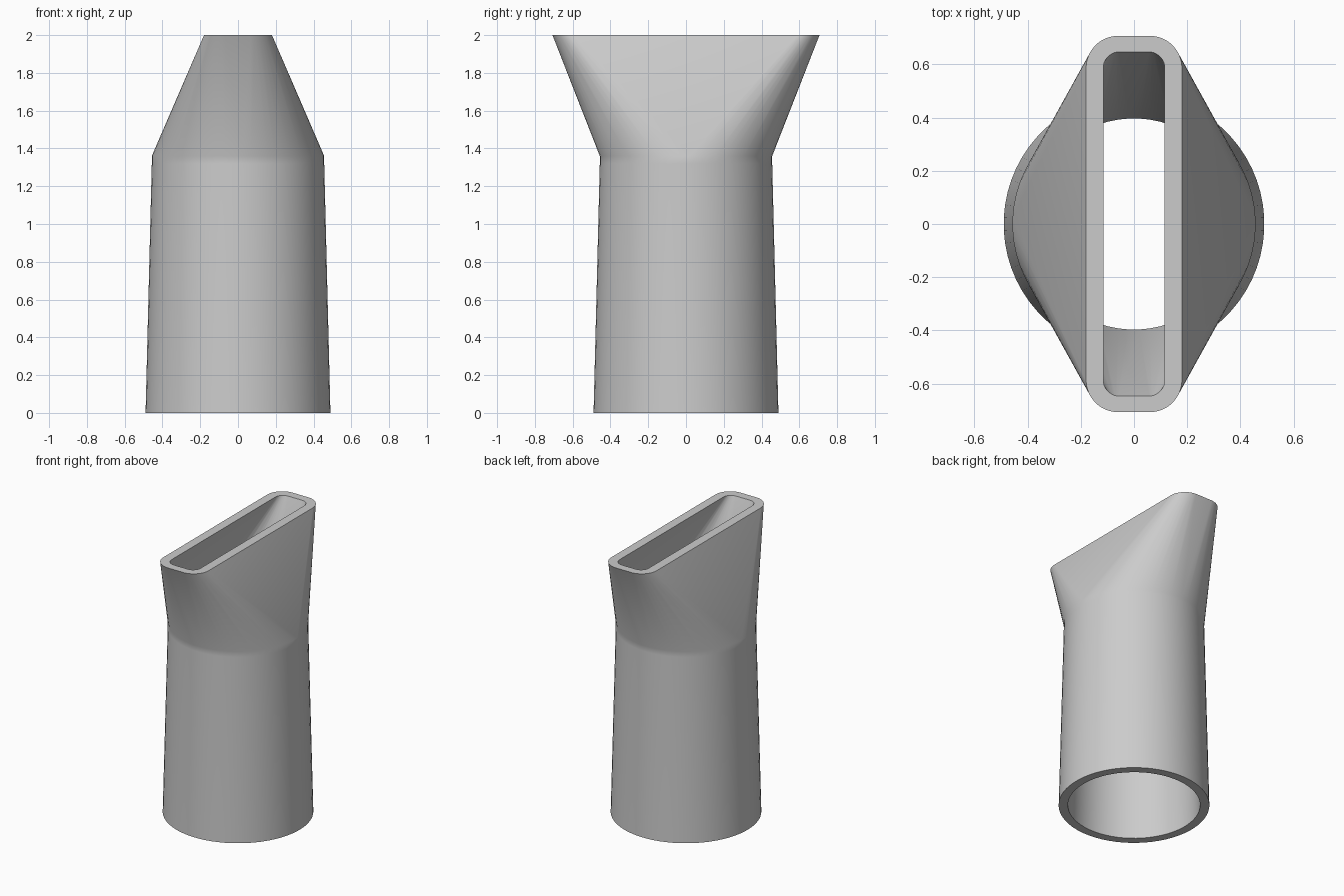
import bpy
import bmesh
from math import cos, sin, pi, radians

if "Cube" in bpy.data.objects:
    bpy.data.objects.remove(bpy.data.objects["Cube"])

SEG = 64
THROAT_Z, TOP_Z = 1.36, 2.0
BAND_Z = 1.32

grey = bpy.data.materials.new("plain grey")
grey.use_nodes = True
colour = (0.6, 0.6, 0.6, 1)
grey.diffuse_color = colour
grey.node_tree.nodes["Principled BSDF"].inputs["Base Color"].default_value = colour

bm = bmesh.new()


def ring(rx, ry, corner, z):
    """Rounded rectangle ring; a circle when corner equals both half sizes."""
    verts = []
    for i in range(SEG):
        a = 2 * pi * (i + 0.5) / SEG
        sx = 1 if cos(a) > 0 else -1
        sy = 1 if sin(a) > 0 else -1
        verts.append(bm.verts.new((sx * (rx - corner) + corner * cos(a),
                                   sy * (ry - corner) + corner * sin(a), z)))
    return verts


def bridge(a, b):
    for i in range(SEG):
        j = (i + 1) % SEG
        bm.faces.new((a[i], a[j], b[j], b[i]))


def shell(base_r, throat_r, slot_x, slot_y, corner):
    """Tapered tube whose throat runs by tangent planes into a slot."""
    base = ring(base_r, base_r, base_r, 0)
    band = ring(throat_r, throat_r, throat_r, BAND_Z)
    throat = ring(throat_r, throat_r, throat_r, THROAT_Z)
    slot = ring(slot_x, slot_y, corner, TOP_Z)
    bridge(base, band)
    bridge(band, throat)
    # Taut skin between the round throat and the slot, left open at both ends
    hull = bmesh.ops.convex_hull(bm, input=throat + slot)
    skin = [f for f in hull["geom"] if isinstance(f, bmesh.types.BMFace)]
    caps = [f for f in skin
            if max(v.co.z for v in f.verts) - min(v.co.z for v in f.verts) < 0.01]
    bmesh.ops.delete(bm, geom=caps, context="FACES_ONLY")
    loose = [e for e in bm.edges if not e.link_faces]
    bmesh.ops.delete(bm, geom=loose, context="EDGES")
    return base, slot


outer_base, outer_slot = shell(0.49, 0.457, 0.18, 0.707, 0.12)
inner_base, inner_slot = shell(0.43, 0.397, 0.115, 0.647, 0.06)

# Flat rims closing the wall at both ends
bridge(outer_base, inner_base)
bridge(outer_slot, inner_slot)
bmesh.ops.recalc_face_normals(bm, faces=bm.faces[:])

mesh = bpy.data.meshes.new("flat_nozzle")
bm.to_mesh(mesh)
bm.free()
mesh.materials.append(grey)
nozzle = bpy.data.objects.new("flat_nozzle", mesh)
bpy.context.scene.collection.objects.link(nozzle)

bpy.ops.object.select_all(action="DESELECT")
nozzle.select_set(True)
bpy.context.view_layer.objects.active = nozzle
bpy.ops.object.shade_smooth_by_angle(angle=radians(35))
